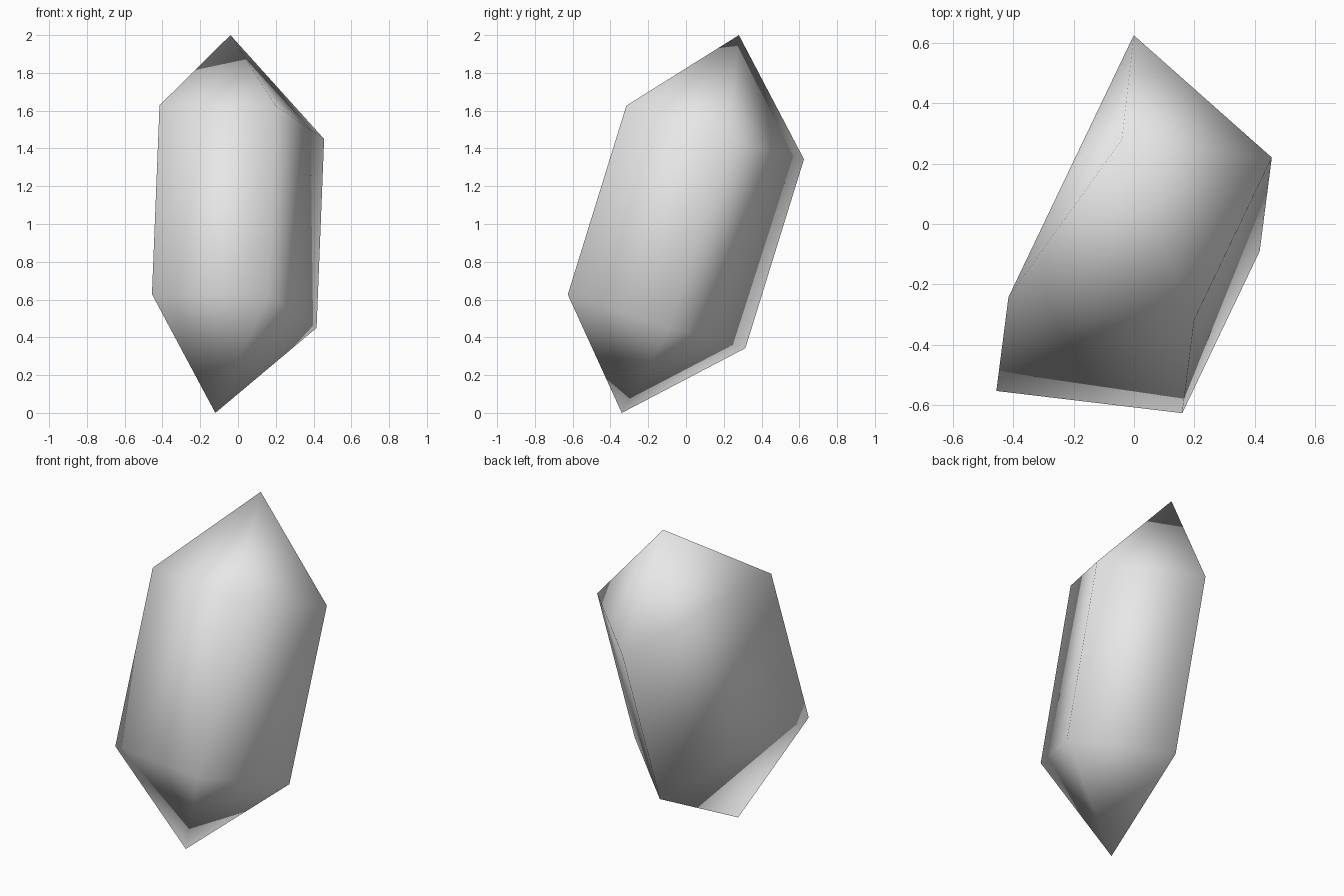
import bpy
import bmesh
import math
from mathutils import Vector

cube = bpy.data.objects.get("Cube")
if cube:
    bpy.data.objects.remove(cube, do_unlink=True)

# Tilted crystal axis and the two directions that span its cross-section
CENTRE = Vector((-0.08, -0.03, 1.0))
AXIS = Vector((0.04, 0.31, 1.0))      # half the distance between the tips
RADIUS = 0.527
up = AXIS.normalized()
u = Vector((0.26, -0.44, 0.13))
u = (u - up * u.dot(up)).normalized()
v = up.cross(u)


def corner(step, height):
    """Corner of a five-sided ring at a height along the axis."""
    a = math.radians(72 * step)
    return CENTRE + AXIS * height + (u * math.cos(a) + v * math.sin(a)) * RADIUS


bm = bmesh.new()

# Two rings that use four of the five corners, so one side is cut flat
steps = range(-1, 3)
lower = [bm.verts.new(corner(s, -0.5)) for s in steps]
upper = [bm.verts.new(corner(s, 0.5)) for s in steps]
top_tip = bm.verts.new(CENTRE + AXIS)
bottom_tip = bm.verts.new(CENTRE - AXIS)

# Long sides and pointed ends
for i in range(4):
    j = (i + 1) % 4
    bm.faces.new((lower[i], lower[j], upper[j], upper[i]))
    bm.faces.new((upper[i], upper[j], top_tip))
    bm.faces.new((lower[j], lower[i], bottom_tip))
bm.normal_update()

mesh = bpy.data.meshes.new("crystal")
bm.to_mesh(mesh)
bm.free()
mesh.shade_smooth()
crystal = bpy.data.objects.new("crystal", mesh)
bpy.context.collection.objects.link(crystal)

# Plain pale grey mineral
grey = bpy.data.materials.new("pale_grey")
grey.use_nodes = True
colour = (0.8, 0.8, 0.8, 1.0)
grey.diffuse_color = colour
grey.node_tree.nodes["Principled BSDF"].inputs["Base Color"].default_value = colour
mesh.materials.append(grey)
